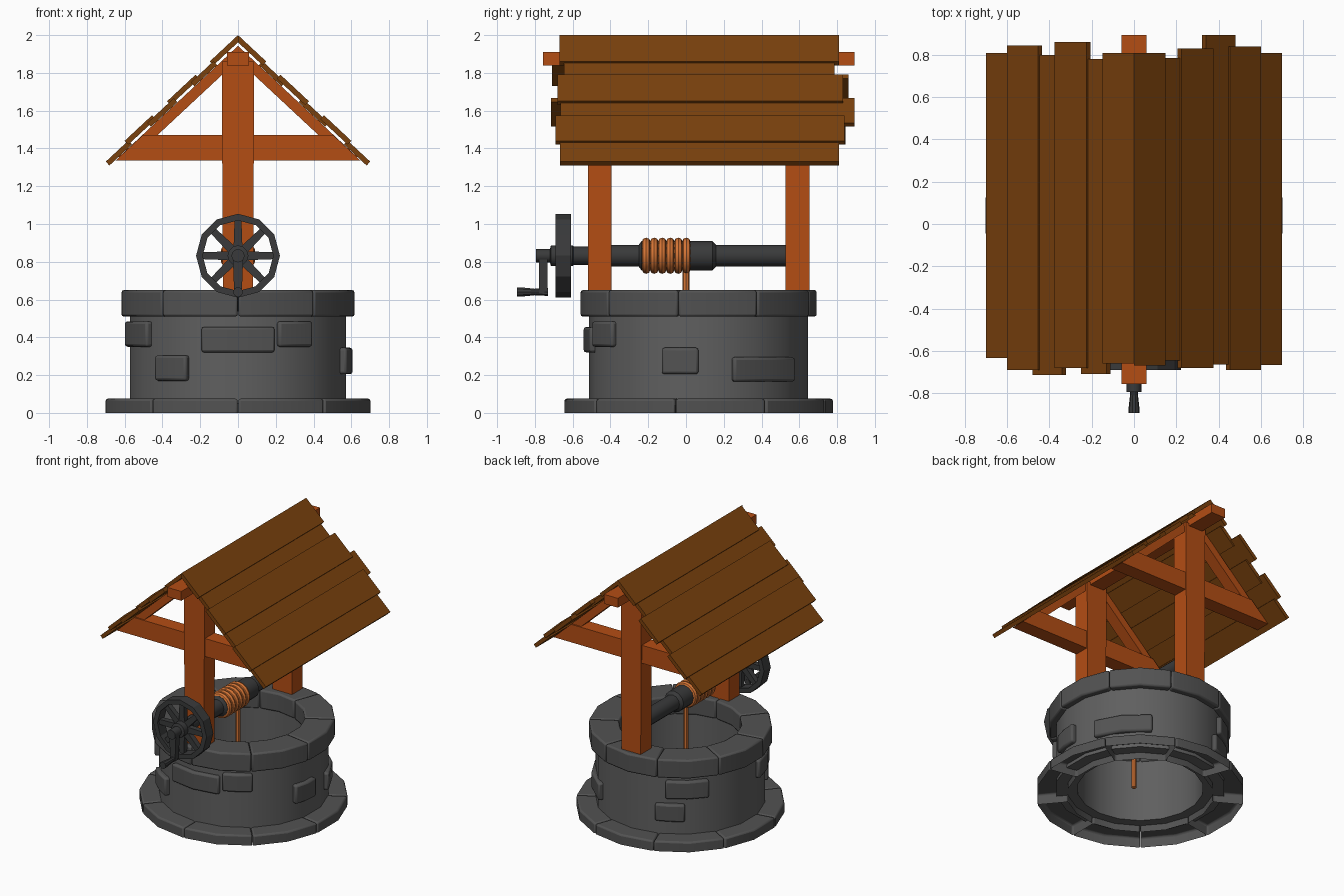
import bpy, bmesh, math
from math import sin, cos, tan, radians, pi
from mathutils import Vector

if "Cube" in bpy.data.objects:
    bpy.data.objects.remove(bpy.data.objects["Cube"])

CY = 0.066          # well centre in y
AZ = 0.832          # winch axle height


def material(name, rgb):
    m = bpy.data.materials.new(name)
    m.diffuse_color = (*rgb, 1)
    m.use_nodes = True
    m.node_tree.nodes["Principled BSDF"].inputs["Base Color"].default_value = m.diffuse_color
    return m


STONE = material("dark_stone", (0.085, 0.085, 0.085))
WALL = material("wall_stone", (0.115, 0.115, 0.115))
IRON = material("iron", (0.041, 0.042, 0.043))
WOOD = material("orange_wood", (0.456, 0.075, 0.007))
ROOF = material("roof_wood", (0.195, 0.053, 0.004))
ROPE = material("rope", (0.68, 0.18, 0.036))


def finish(bm, name, mat, smooth=False, bevel=0):
    bmesh.ops.recalc_face_normals(bm, faces=bm.faces)
    me = bpy.data.meshes.new(name)
    bm.to_mesh(me)
    bm.free()
    me.materials.append(mat)
    ob = bpy.data.objects.new(name, me)
    bpy.context.collection.objects.link(ob)
    if smooth:
        for o in bpy.context.selected_objects:
            o.select_set(False)
        ob.select_set(True)
        bpy.context.view_layer.objects.active = ob
        bpy.ops.object.shade_smooth_by_angle(angle=radians(35))
    if bevel:
        b = ob.modifiers.new("bevel", 'BEVEL')
        b.width, b.segments = bevel, 2
        b.limit_method, b.angle_limit = 'ANGLE', radians(40)
    return ob


def add_wedge(bm, a0, a1, r0, r1, z0, z1, steps=2, open_bottom=False):
    """Curved stone; angles in degrees from the front, towards +x."""
    rows = []
    for i in range(steps + 1):
        a = radians(a0 + (a1 - a0) * i / steps)
        rows.append([bm.verts.new((r * sin(a), CY - r * cos(a), z))
                     for r, z in ((r0, z0), (r1, z0), (r1, z1), (r0, z1))])
    for p, q in zip(rows, rows[1:]):
        for k in range(1 if open_bottom else 0, 4):
            n = (k + 1) % 4
            bm.faces.new((p[k], p[n], q[n], q[k]))
    bm.faces.new(rows[0])
    bm.faces.new(rows[-1])


def stone_ring(name, r0, r1, z0, z1, open_bottom=False):
    bm = bmesh.new()
    for i in range(9):
        add_wedge(bm, i * 40 + .15, i * 40 + 39.85, r0, r1, z0, z1, 2, open_bottom)
    finish(bm, name, STONE, True, 0.012)


def lathe(name, prof, mat, n=12, axis='Y', centre=(0, 0, AZ), closed=False, smooth=True):
    """Revolve (radius, position) points around the y or z axis."""
    bm = bmesh.new()
    rings = []
    for r, t in prof:
        ring = []
        for i in range(n):
            a = 2 * pi * i / n
            c, s = r * cos(a), r * sin(a)
            v = (c, t, s) if axis == 'Y' else (s, -c, t)
            ring.append(bm.verts.new(Vector(v) + Vector(centre)))
        rings.append(ring)
    pairs = list(zip(rings, rings[1:])) + ([(rings[-1], rings[0])] if closed else [])
    for p, q in pairs:
        for i in range(n):
            j = (i + 1) % n
            bm.faces.new((p[i], p[j], q[j], q[i]))
    if not closed:
        bm.faces.new(rings[0])
        bm.faces.new(rings[-1])
    return finish(bm, name, mat, smooth)


def add_prism(bm, pts, y0, y1):
    """Extrude an x-z outline along y."""
    a = [bm.verts.new((x, y0, z)) for x, z in pts]
    b = [bm.verts.new((x, y1, z)) for x, z in pts]
    bm.faces.new(a)
    bm.faces.new(b)
    for i in range(len(pts)):
        j = (i + 1) % len(pts)
        bm.faces.new((a[i], a[j], b[j], b[i]))


def prism(name, pts, y0, y1, mat):
    bm = bmesh.new()
    add_prism(bm, pts, y0, y1)
    return finish(bm, name, mat)


# stone well: footing, hollow wall, rim
stone_ring("base_stones", 0.50, 0.712, 0.0, 0.075, True)
stone_ring("rim_stones", 0.42, 0.626, 0.51, 0.65)
lathe("well_wall", [(0.43, 0.05), (0.58, 0.05), (0.58, 0.54), (0.43, 0.54)],
      WALL, 18, 'Z', (0, CY, 0), closed=True)

# raised bricks: start angle, end angle, bottom, top
bm = bmesh.new()
for a0, a1, z0, z1 in [(-19, 19, .32, .455), (21, 41, .35, .485), (-47, -27, .17, .305),
                       (-82, -53, .35, .485), (71, 90, .205, .345), (108, 148, .165, .295),
                       (-155, -126, .345, .48), (-162, -142, .175, .305)]:
    add_wedge(bm, a0, a1, 0.55, 0.608, z0, z1, 2)
finish(bm, "wall_bricks", STONE, True, 0.014)

# posts and roof trusses
T = tan(radians(43))
for label, y in (("front", -0.457), ("back", 0.59)):
    prism(label + "_post", [(-.08, .62), (.08, .62), (.086, 1.86), (-.086, 1.86)],
          y - .063, y + .063, WOOD)
    prism(label + "_tie_beam", [(-.65, 1.335), (.65, 1.335), (.505, 1.47), (-.505, 1.47)],
          y - .055, y + .055, WOOD)
    bm = bmesh.new()
    for s in (-1, 1):
        add_prism(bm, [(0, 1.943), (s * .63, 1.943 - .63 * T), (s * .55, 1.868 - .55 * T),
                       (0, 1.868)], y - .045, y + .045)
    finish(bm, label + "_rafters", WOOD)
prism("ridge_beam", [(-.058, 1.84), (.058, 1.84), (.058, 1.91), (-.058, 1.91)],
      -.757, .893, WOOD)

# roof planks: odd ones lie raised over the even ones
SPANS = [(0, .15), (.13, .25), (.225, .375), (.34, .48), (.455, .60), (.58, .70)]
ENDS = {-1: [(-.66, .81), (-.71, .78), (-.68, .86), (-.715, .80), (-.69, .845), (-.635, .81)],
        1: [(-.67, .81), (-.645, .785), (-.68, .83), (-.665, .893), (-.69, .84), (-.668, .81)]}
for s, label in ((-1, "left"), (1, "right")):
    bm = bmesh.new()
    for i, ((x0, x1), (y0, y1)) in enumerate(zip(SPANS, ENDS[s])):
        top = 2.0 if i % 2 == 0 else 1.983
        t = 0.028
        dx, dz = t * sin(radians(43)), t * cos(radians(43))
        inner = (0, top - t / cos(radians(43))) if x0 == 0 else (s * (x0 - dx), top - x0 * T - dz)
        add_prism(bm, [(s * x0, top - x0 * T), (s * x1, top - x1 * T),
                       (s * (x1 - dx), top - x1 * T - dz), inner], y0, y1)
    finish(bm, label + "_roof_planks", ROOF)

# winch axle with thicker drum
lathe("winch_axle", [(.035, -.795), (.035, -.72), (.055, -.715), (.055, -.60), (.048, -.595),
                     (.048, -.50), (.058, -.49), (.058, -.25), (.078, -.235), (.078, .14),
                     (.058, .16), (.058, .56)], IRON)

# rope coils and hanging rope
for i in range(6):
    y = -.211 + i * .0425
    lathe(f"rope_coil_{i + 1}", [(.074 + .022 * cos(k * pi / 4), y + .0225 * sin(k * pi / 4))
                                 for k in range(8)], ROPE, 16, closed=True)
lathe("hanging_rope", [(.018, .09), (.018, .80)], ROPE, 8, 'Z', (0, 0, 0))

# hand wheel: rim and eight spokes
lathe("wheel_rim", [(.222, -.69), (.222, -.61), (.187, -.61), (.187, -.69)],
      IRON, 12, closed=True, smooth=False)
bm = bmesh.new()
for i in range(8):
    a = i * pi / 4
    u, v = Vector((cos(a), sin(a))), Vector((-sin(a), cos(a)))
    pts = [u * .03 + v * .024, u * .195 + v * .018, u * .195 - v * .018, u * .03 - v * .024]
    add_prism(bm, [(p.x, AZ + p.y) for p in pts], -.67, -.63)
finish(bm, "wheel_spokes", IRON)

# crank arm and flared handle
prism("crank_arm", [(-.028, .84), (-.02, .63), (.02, .63), (.028, .84)], -.777, -.732, IRON)
lathe("crank_handle", [(.026, -.895), (.026, -.875), (.018, -.80), (.022, -.73)],
      IRON, 10, centre=(0, 0, .64))
